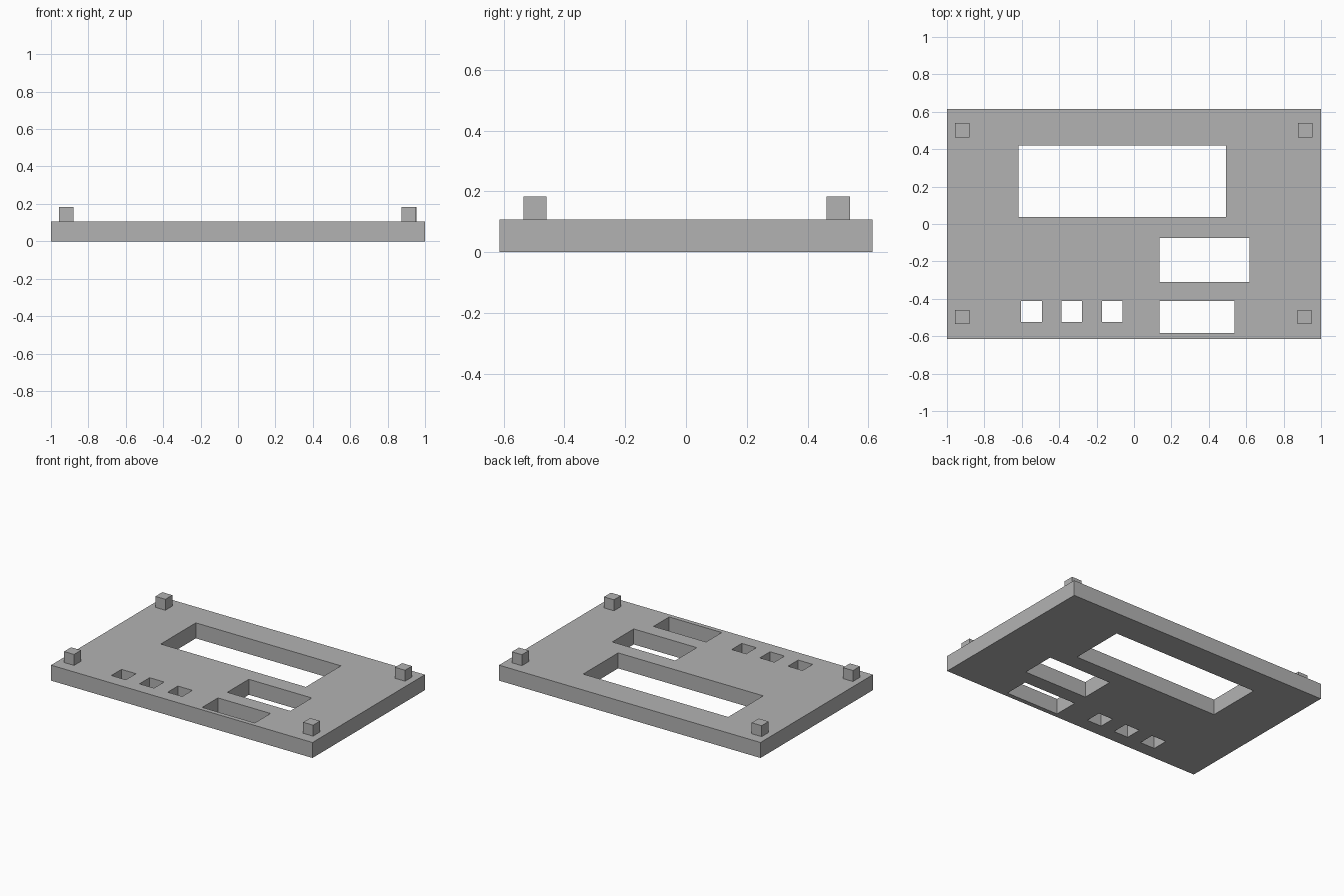
import bpy

cube = bpy.data.objects.get("Cube")
if cube:
    bpy.data.objects.remove(cube, do_unlink=True)

grey = bpy.data.materials.new("plain grey")
grey.use_nodes = True
colour = (0.45, 0.45, 0.45, 1)
grey.diffuse_color = colour
grey.node_tree.nodes["Principled BSDF"].inputs["Base Color"].default_value = colour


def box(name, x0, x1, y0, y1, z0, z1):
    """Flat-faced box given by its limits."""
    bpy.ops.mesh.primitive_cube_add(size=1)
    ob = bpy.context.object
    ob.name = name
    for v in ob.data.vertices:
        v.co = (x1 if v.co.x > 0 else x0,
                y1 if v.co.y > 0 else y0,
                z1 if v.co.z > 0 else z0)
    ob.data.materials.append(grey)
    return ob


PLATE_TOP = 0.107
plate = box("panel_plate", -1, 1, -0.614, 0.614, 0, PLATE_TOP)

# Openings: display window, two connector windows and three button holes
openings = {
    "display_opening": (-0.617, 0.493, 0.037, 0.42),
    "middle_opening": (0.135, 0.617, -0.31, -0.075),
    "lower_opening": (0.135, 0.537, -0.583, -0.412),
}
for i, x in enumerate((-0.603, -0.388, -0.172)):
    openings[f"button_opening_{i + 1}"] = (x, x + 0.111, -0.523, -0.412)

for name, limits in openings.items():
    cutter = box(name, *limits, -0.1, 0.3)
    cut = plate.modifiers.new(name, "BOOLEAN")
    cut.operation = "DIFFERENCE"
    cut.solver = "EXACT"
    cut.object = cutter
    bpy.context.view_layer.objects.active = plate
    bpy.ops.object.modifier_apply(modifier=cut.name)
    bpy.data.objects.remove(cutter, do_unlink=True)

# Square corner posts
SIZE = 0.076
posts = {
    "front_right_post": (-0.956, -0.535),
    "front_left_post": (0.873, -0.535),
    "back_right_post": (-0.956, 0.463),
    "back_left_post": (0.878, 0.463),
}
for name, (x, y) in posts.items():
    box(name, x, x + SIZE, y, y + SIZE, PLATE_TOP, 0.183)
